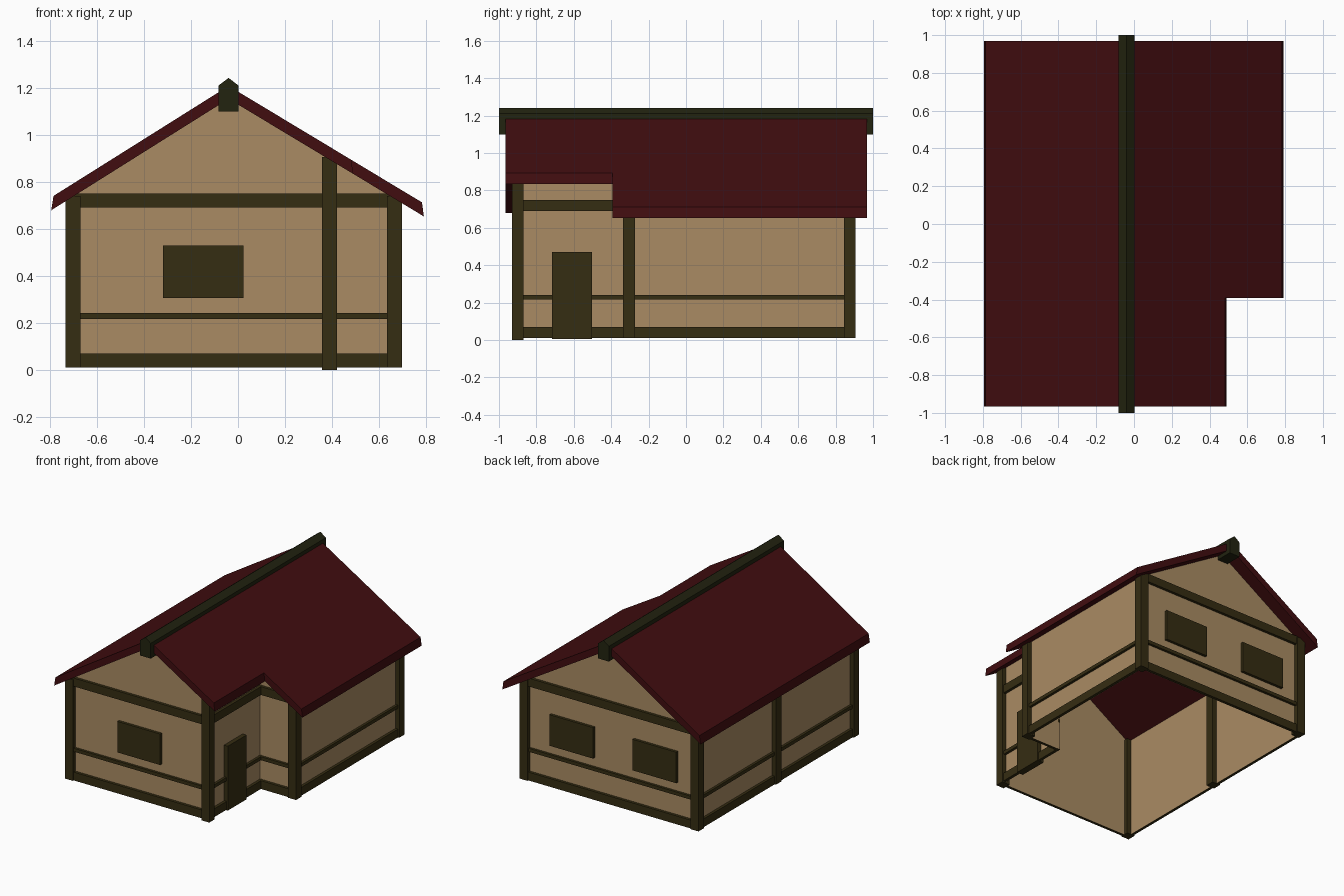
import bpy, bmesh

if "Cube" in bpy.data.objects:
    bpy.data.objects.remove(bpy.data.objects["Cube"])


def material(name, rgb):
    m = bpy.data.materials.new(name)
    m.diffuse_color = (*rgb, 1)
    m.use_nodes = True
    m.node_tree.nodes["Principled BSDF"].inputs["Base Color"].default_value = m.diffuse_color
    return m


PLASTER = material("tan plaster", (0.40, 0.26, 0.125))
TIMBER = material("dark brown timber", (0.036, 0.026, 0.006))
ROOF = material("dark red roof", (0.053, 0.004, 0.005))
RIDGE = material("dark green ridge", (0.016, 0.017, 0.005))


def finish(name, bm, mat, fix_normals=True):
    if fix_normals:
        bmesh.ops.recalc_face_normals(bm, faces=bm.faces)
    me = bpy.data.meshes.new(name)
    bm.to_mesh(me)
    bm.free()
    me.materials.append(mat)
    ob = bpy.data.objects.new(name, me)
    bpy.context.collection.objects.link(ob)
    return ob


def box(name, xs, ys, zs, mat):
    bm = bmesh.new()
    bmesh.ops.create_cube(bm, size=1)
    for v in bm.verts:
        for i, span in enumerate((xs, ys, zs)):
            lo, hi = min(span), max(span)
            v.co[i] = lo if v.co[i] < 0 else hi
    return finish(name, bm, mat)


def prism(name, bottom, top, mat):
    bm = bmesh.new()
    b = [bm.verts.new(p) for p in bottom]
    t = [bm.verts.new(p) for p in top]
    bm.faces.new(b[::-1])
    bm.faces.new(t)
    for i in range(len(b)):
        j = (i + 1) % len(b)
        bm.faces.new((b[i], b[j], t[j], t[i]))
    return finish(name, bm, mat)


# Roof pitch: height of the roof surface at a given x
RX, RZ, THICK = -0.04, 1.208, 0.055


def roof_z(x):
    return RZ - (0.602 * (x - RX) if x > RX else 0.628 * (RX - x))


def roof_slab(name, outline):
    # the lower edge of each eave reaches slightly further out
    top, bottom = [], []
    for x, y in outline:
        flare = 0 if x == RX else (0.008 if x > RX else -0.01)
        top.append((x, y, roof_z(x)))
        bottom.append((x + flare, y, roof_z(x + flare) - THICK))
    prism(name, bottom, top, ROOF)


YF, YB, YN = -0.965, 0.968, -0.393
roof_slab("roof_left", [(RX, YF), (RX, YB), (-0.785, YB), (-0.785, YF)])
roof_slab("roof_right", [(RX, YF), (0.482, YF), (0.482, YN), (0.783, YN),
                         (0.783, YB), (RX, YB)])

# Ridge beam with a pointed top
section = [(-0.083, 1.10), (0.002, 1.10), (0.002, 1.21), (-0.04, 1.242), (-0.083, 1.21)]
prism("ridge_beam", [(x, -1, z) for x, z in section], [(x, 1, z) for x, z in section], RIDGE)

# Walls: thin sheets round an L-shaped plan, rising into the roof
A, B, C = (-0.702, -0.90), (0.39, -0.90), (0.39, -0.305)
D, E, F = (0.667, -0.305), (0.667, 0.875), (-0.702, 0.875)
plan = [A, B, C, D, E, F]
edges = list(zip(plan, plan[1:] + plan[:1]))
sides = ["front", "porch_side", "porch_front", "right", "back", "left"]
bm = bmesh.new()
for p, q in edges:
    pts = [(*p, 0.01), (*q, 0.01), (*q, roof_z(q[0]) - 0.03)]
    if (p[0] - RX) * (q[0] - RX) < 0:
        pts.append((RX, p[1], RZ - 0.03))
    pts.append((*p, roof_z(p[0]) - 0.03))
    bm.faces.new([bm.verts.new(c) for c in pts])
finish("walls", bm, PLASTER, fix_normals=False)


# Horizontal beams laid on the outside of each wall
def rail(name, p, q, z0, z1, out):
    dx, dy = q[0] - p[0], q[1] - p[1]
    n = abs(dx) + abs(dy)
    nx, ny = dy / n, -dx / n
    xs = [c + nx * d for c in (p[0], q[0]) for d in (0.002, out)]
    ys = [c + ny * d for c in (p[1], q[1]) for d in (0.002, out)]
    box(name, xs, ys, (z0, z1), TIMBER)


for side, (p, q) in zip(sides, edges):
    rail(side + "_base_beam", p, q, 0.01, 0.07, 0.022)
    rail(side + "_middle_beam", p, q, 0.217, 0.242, 0.02)
    if side not in ("right", "left"):
        rail(side + "_top_beam", p, q, 0.69, 0.75, 0.022)

# Posts at the outer corners and halfway along the left wall
posts = {"front_left": (A, 0.01, 0.74), "porch": (B, 0.0, 0.905),
         "right_corner": (D, 0.01, 0.74), "back_right": (E, 0.01, 0.74),
         "back_left": (F, 0.01, 0.74), "left_middle": ((A[0], -0.01), 0.01, 0.74)}
for name, ((x, y), z0, z1) in posts.items():
    box(name + "_post", (x - 0.032, x + 0.032), (y - 0.031, y + 0.031), (z0, z1), TIMBER)

# Window shutters and door
rail("front_window", (-0.32, A[1]), (0.023, A[1]), 0.306, 0.53, 0.022)
rail("back_window_right", (0.465, E[1]), (0.115, E[1]), 0.306, 0.53, 0.022)
rail("back_window_left", (-0.20, E[1]), (-0.55, E[1]), 0.306, 0.53, 0.022)
box("door", (0.37, 0.421), (-0.717, -0.503), (0.005, 0.47), TIMBER)
